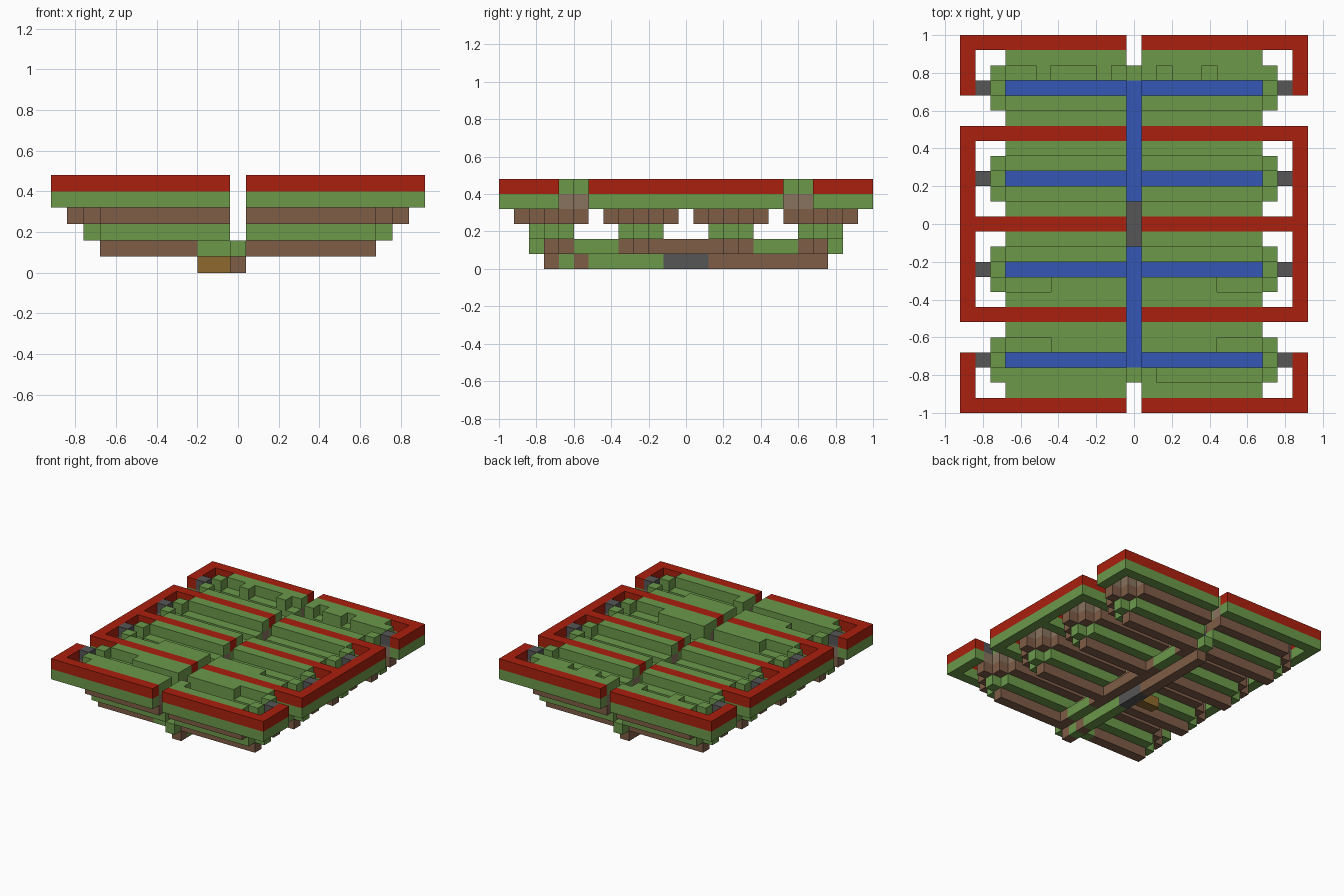
import bpy
import bmesh

if "Cube" in bpy.data.objects:
    bpy.data.objects.remove(bpy.data.objects["Cube"], do_unlink=True)

CELL = 0.08  # every part sits on one block grid


def material(name, rgb):
    linear = [((c / 255 + 0.055) / 1.055) ** 2.4 for c in rgb] + [1.0]
    mat = bpy.data.materials.new(name)
    mat.use_nodes = True
    mat.diffuse_color = linear
    mat.node_tree.nodes["Principled BSDF"].inputs["Base Color"].default_value = linear
    return mat


green = material("leaf green", (107, 153, 74))
brown = material("soil brown", (126, 93, 71))
tilled = material("tilled soil", (136, 114, 94))
red = material("rim red", (170, 32, 14))
blue = material("water blue", (53, 86, 180))
grey = material("stone grey", (86, 86, 86))
ochre = material("wood ochre", (142, 106, 46))


def part(name, mat, boxes):
    """One object from boxes of inclusive cell ranges ((x), (y), (z))."""
    bm = bmesh.new()
    for xs, ys, zs in boxes:
        verts = bmesh.ops.create_cube(bm, size=1)["verts"]
        ranges = (xs, ys, (zs[0] + 0.5, zs[1] + 0.5))
        for v in verts:
            for axis, (a, b) in enumerate(ranges):
                a, b = min(a, b), max(a, b)
                v.co[axis] = CELL * ((a + b) / 2 + v.co[axis] * (b - a + 1))
    mesh = bpy.data.meshes.new(name)
    bm.to_mesh(mesh)
    bm.free()
    mesh.materials.append(mat)
    obj = bpy.data.objects.new(name, mesh)
    bpy.context.collection.objects.link(obj)


def one(n):
    return (n, n)


SIDES = (-1, 1)
TRENCHES = (-9, -3, 3, 9)


# Raised rim: crossbars split by the middle gap, and outer side rails
def rim(z):
    boxes = []
    for s in SIDES:
        boxes += [((s, 11 * s), one(y), one(z)) for y in (-12, -6, 0, 6, 12)]
        boxes += [(one(11 * s), run, one(z)) for run in ((-12, -9), (-6, 6), (9, 12))]
    return boxes


part("rim_top", red, rim(5))
part("rim_base", green, rim(4))


# Stepped rings around each trench
def outer_ring(y, z, with_tip=True):
    boxes = []
    for s in SIDES:
        for d in SIDES:
            boxes.append(((s, 8 * s), one(y + 2 * d), one(z)))
            boxes.append((one(9 * s), one(y + d), one(z)))
        if with_tip:
            boxes.append((one(10 * s), one(y), one(z)))
    return boxes


def inner_ring(y, z):
    boxes = []
    for s in SIDES:
        boxes += [((s, 8 * s), one(y + d), one(z)) for d in SIDES]
        boxes.append((one(9 * s), one(y), one(z)))
    return boxes


for n, y in enumerate(TRENCHES, 1):
    part(f"upper_bed_{n}", tilled, outer_ring(y, 4))
    part(f"upper_crop_{n}", green, outer_ring(y, 5, with_tip=False))
    part(f"lower_bed_{n}", brown, outer_ring(y, 3) + inner_ring(y, 3))
    part(f"lower_crop_{n}", green, inner_ring(y, 4))
    part(f"trench_wall_{n}", green, inner_ring(y, 2))
    part(f"trench_water_{n}", blue, [((s, 8 * s), one(y), one(2)) for s in SIDES])
    part(f"end_stones_{n}", grey, [(one(10 * s), one(y), one(5)) for s in SIDES])

# Trench floors, with a short green patch in the front one
floors = [((s, 8 * s), one(y), one(1)) for s in SIDES for y in TRENCHES
          if (s, y) != (-1, -9)]
part("trench_floors", brown, floors + [((-8, -3), one(-9), one(1))])
part("floor_patch", green, [((-2, -1), one(-9), one(1))])

# Tall crops grown in parts of the inner rows
TALL = {
    10: ((-6, -6), (-2, -2), (1, 1), (3, 4), (6, 8)),
    -4: ((-5, -1), (1, 5)),
    -8: ((-5, -1), (1, 5)),
    -10: ((-8, -1), (1, 1)),
}
part("tall_crops", green,
     [(run, one(y), one(5)) for y, runs in TALL.items() for run in runs])

# Central channel: walls, end blocks, floor and water
part("channel_wall_soil", brown,
     [(one(s), run, one(1)) for s in SIDES
      for run in ((-8, -8), (-4, -4), (-2, 2), (4, 4), (8, 8))])
part("channel_wall_grass", green,
     [(one(s), run, one(1)) for s in SIDES for run in ((-7, -5), (5, 7))])
part("channel_ends", green, [(one(0), one(y), one(1)) for y in (-10, 10)])
part("channel_floor_soil", brown,
     [(one(0), run, one(0)) for run in ((-9, -9), (-7, -7), (2, 9))])
part("channel_floor_grass", green,
     [(one(0), run, one(0)) for run in ((-8, -8), (-6, -2))])
part("channel_water", blue, [(one(0), (2 * s, 9 * s), one(1)) for s in SIDES])

# Collector in the middle with its storage box
part("collector", grey, [(one(0), (-1, 1), one(0))])
part("storage_box", ochre, [((-2, -1), one(0), one(0))])
